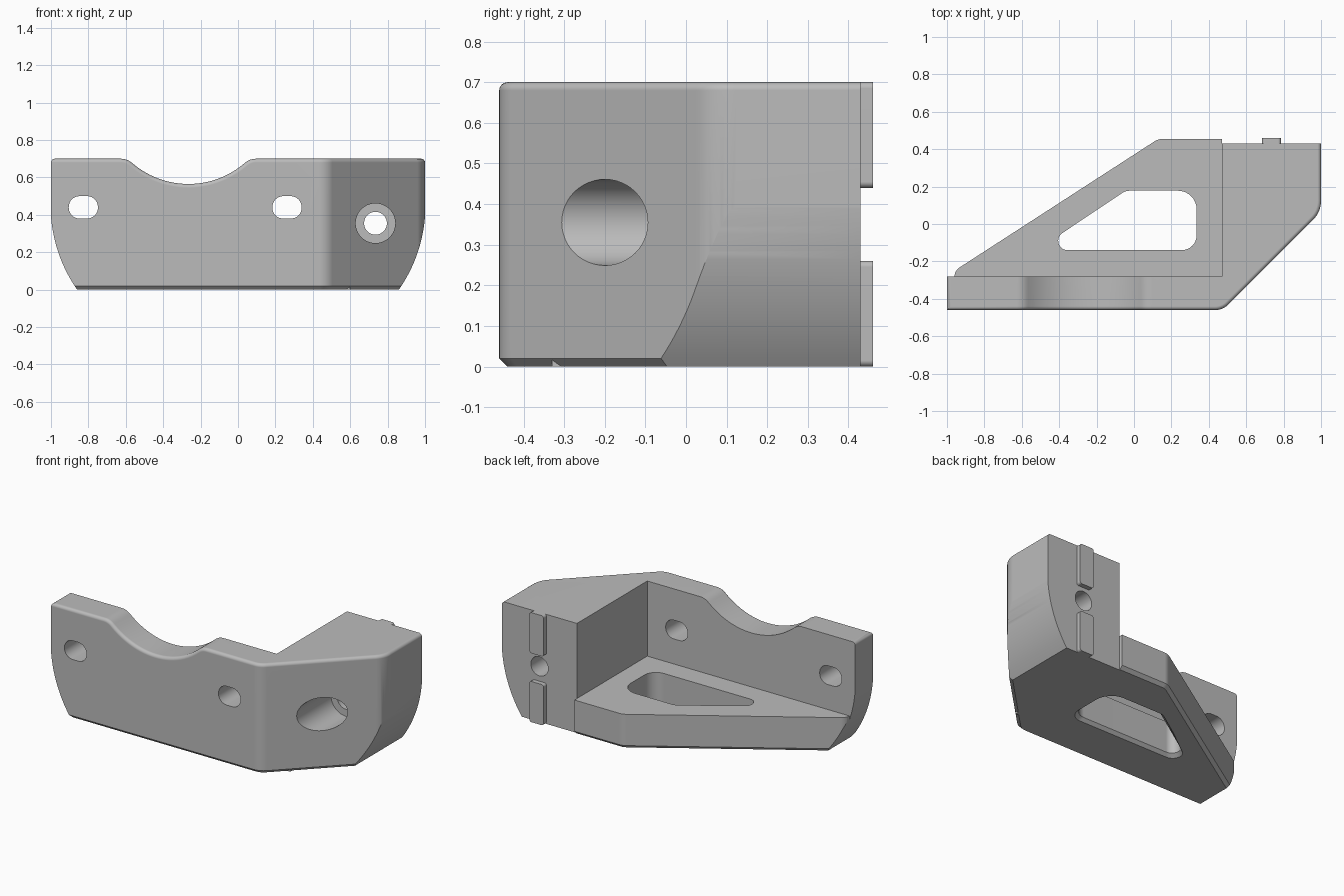
import bpy, bmesh, math
from mathutils import Vector

if "Cube" in bpy.data.objects:
    bpy.data.objects.remove(bpy.data.objects["Cube"], do_unlink=True)

FRONT, INNER, TOP, SEAM = -0.46, -0.28, 0.70, 0.30


def rounded(corners, steps=8):
    """Outline from (u, v, radius) corners, each corner filleted."""
    out, n = [], len(corners)
    for i, (u, v, r) in enumerate(corners):
        p = Vector((u, v))
        if r == 0:
            out.append(p)
            continue
        d1 = (Vector(corners[i - 1][:2]) - p).normalized()
        d2 = (Vector(corners[(i + 1) % n][:2]) - p).normalized()
        half = d1.angle(d2) / 2
        t = r / math.tan(half)
        c = p + (d1 + d2).normalized() * r / math.sin(half)
        v1, v2, phi = p + d1 * t - c, p + d2 * t - c, math.pi - 2 * half
        for k in range(steps + 1):
            f = k / steps
            out.append(c + (v1 * math.sin((1 - f) * phi) + v2 * math.sin(f * phi)) / math.sin(phi))
    return out


def rect(u0, u1, v0, v1, r):
    return rounded([(u0, v0, r), (u1, v0, r), (u1, v1, r), (u0, v1, r)])


def circle(u, v, r, n=48):
    return [Vector((u + r * math.cos(2 * math.pi * k / n), v + r * math.sin(2 * math.pi * k / n)))
            for k in range(n)]


def prism(name, pts, a, b, axis, flare=None):
    """Extrude an outline along z (plan) or y (elevation); flare scales the first end."""
    bm = bmesh.new()
    rings = []
    for level in (a, b):
        ring = []
        for u, v in pts:
            if flare and level == a:
                u, v = u * flare[0], v * flare[1]
            ring.append(bm.verts.new((u, v, level) if axis == "z" else (u, level, v)))
        rings.append(ring)
        bm.faces.new(ring)
    n = len(pts)
    for i in range(n):
        j = (i + 1) % n
        bm.faces.new((rings[0][i], rings[0][j], rings[1][j], rings[1][i]))
    bmesh.ops.recalc_face_normals(bm, faces=bm.faces)
    mesh = bpy.data.meshes.new(name)
    bm.to_mesh(mesh)
    bm.free()
    ob = bpy.data.objects.new(name, mesh)
    bpy.context.collection.objects.link(ob)
    return ob


def bevel(ob, rule, offset, segments):
    """Bevel the edges whose midpoint and summed face normals satisfy the rule."""
    bm = bmesh.new()
    bm.from_mesh(ob.data)
    bm.normal_update()
    picked = [e for e in bm.edges
              if rule((e.verts[0].co + e.verts[1].co) / 2,
                      e.link_faces[0].normal + e.link_faces[1].normal)]
    bmesh.ops.bevel(bm, geom=picked, offset=offset, offset_type="OFFSET", segments=segments,
                    profile=0.5, affect="EDGES", clamp_overlap=False)
    bm.to_mesh(ob.data)
    bm.free()


def combine(ob, tool, operation):
    mod = ob.modifiers.new("combine", "BOOLEAN")
    mod.operation, mod.object, mod.solver = operation, tool, "EXACT"
    deps = bpy.context.evaluated_depsgraph_get()
    mesh = bpy.data.meshes.new_from_object(ob.evaluated_get(deps))
    ob.modifiers.clear()
    ob.data = mesh
    bpy.data.objects.remove(tool, do_unlink=True)


# Front wall with the round saddle in its top edge
sx, radius, low = -0.265, 0.46, 0.565
saddle = []
for k in range(25):
    w = 0.3 - 0.6 * k / 24
    saddle.append((sx + w, low + radius - math.sqrt(radius ** 2 - w ** 2), 0))
wall = prism("front_wall", rounded(
    [(-1, 0, 0), (SEAM, 0, 0), (SEAM, TOP, 0), (sx + 0.328, TOP, 0.09)] + saddle
    + [(sx - 0.328, TOP, 0.09), (-1, TOP, 0)], 6), FRONT, INNER, "y")
bevel(wall, lambda m, n: (m.y < FRONT + 0.01 and n.z > 0.3) or (m.x < -0.99 and m.z > 0.69), 0.02, 4)
bevel(wall, lambda m, n: m.y < FRONT + 0.01 and m.z < 0.001 and n.z < -0.9, 0.02, 1)

# Angled end block
block = prism("end_block", rounded(
    [(SEAM, FRONT, 0), (0.475, FRONT, 0.1), (1, 0.065, 0.14), (1, 0.43, 0),
     (0.47, 0.43, 0), (0.47, INNER, 0), (SEAM, INNER, 0)]), 0, TOP, "z")
bevel(block, lambda m, n: m.z > TOP - 0.001 and (n.y < -0.3 or n.x > 0.5), 0.02, 4)
bevel(block, lambda m, n: m.z < 0.001 and n.y < -0.3, 0.02, 1)

# Weld wall and block into one body along their seam
bm = bmesh.new()
bm.from_mesh(wall.data)
bm.from_mesh(block.data)
seam = [f for f in bm.faces if all(abs(v.co.x - SEAM) < 1e-4 for v in f.verts)]
bmesh.ops.delete(bm, geom=seam, context="FACES")
bmesh.ops.remove_doubles(bm, verts=bm.verts, dist=1e-4)
bmesh.ops.recalc_face_normals(bm, faces=bm.faces)
bm.to_mesh(wall.data)
bm.free()
bpy.data.objects.remove(block, do_unlink=True)
body = wall
body.name = "bracket_body"

# Triangular floor
floor = prism("floor", rounded(
    [(0.6, -0.33, 0), (0.6, 0.4, 0), (0.47, 0.4, 0), (0.47, 0.455, 0),
     (0.13, 0.455, 0.08), (-0.96, -0.25, 0.06), (-0.96, -0.33, 0)]), 0, 0.22, "z")
bevel(floor, lambda m, n: m.z < 0.001 and n.y > 0.3 and m.x < 0.47, 0.02, 1)
combine(body, floor, "UNION")

# Two locating keys on the back of the block
for z0, z1 in ((0, 0.26), (0.44, TOP)):
    combine(body, prism("key", rect(0.685, 0.785, z0, z1, 0.015), 0.40, 0.46, "y"), "UNION")

# Curved lower ends
reach, drop = 0.45, 0.142
big = (reach ** 2 + drop ** 2) / (2 * drop)
side = [(1.002 - big + math.sqrt(big ** 2 - d ** 2), reach - d)
        for d in (reach * 1.1 * k / 24 for k in range(25))]
outline = [(1.002, 1)] + side + [(-x, z) for x, z in reversed(side)] + [(-1.002, 1)]
combine(body, prism("envelope", outline, -1, 1, "y"), "INTERSECT")

# Slots in the wall
for x in (-0.827, 0.262):
    combine(body, prism("slot", rect(x - 0.078, x + 0.078, 0.38, 0.50, 0.058), -0.6, -0.2, "y"),
            "DIFFERENCE")

# Counterbored hole through the block
combine(body, prism("counterbore", circle(0.735, 0.355, 0.106), -0.6, 0.04, "y"), "DIFFERENCE")
combine(body, prism("bolt_hole", circle(0.735, 0.355, 0.061), 0, 0.6, "y"), "DIFFERENCE")

# Window in the floor, flared at the underside
window = rounded([(-0.52, -0.14, 0.05), (0.335, -0.14, 0.08), (0.335, 0.178, 0.1),
                  (-0.045, 0.178, 0.08)])
combine(body, prism("window", window, -0.1, 0.4, "z"), "DIFFERENCE")
combine(body, prism("window_flare", window, -0.02, 0.02, "z", (1.11, 1.25)), "DIFFERENCE")

# Colour and shading
grey = bpy.data.materials.new("plain_grey")
grey.use_nodes = True
colour = (0.5, 0.5, 0.5, 1)
grey.diffuse_color = colour
grey.node_tree.nodes["Principled BSDF"].inputs["Base Color"].default_value = colour
body.data.materials.clear()
body.data.materials.append(grey)
for p in body.data.polygons:
    p.material_index = 0

bpy.ops.object.select_all(action="DESELECT")
body.select_set(True)
bpy.context.view_layer.objects.active = body
bpy.ops.object.shade_smooth_by_angle(angle=math.radians(30))
weighted = body.modifiers.new("flat_faces", "WEIGHTED_NORMAL")
weighted.keep_sharp = True
